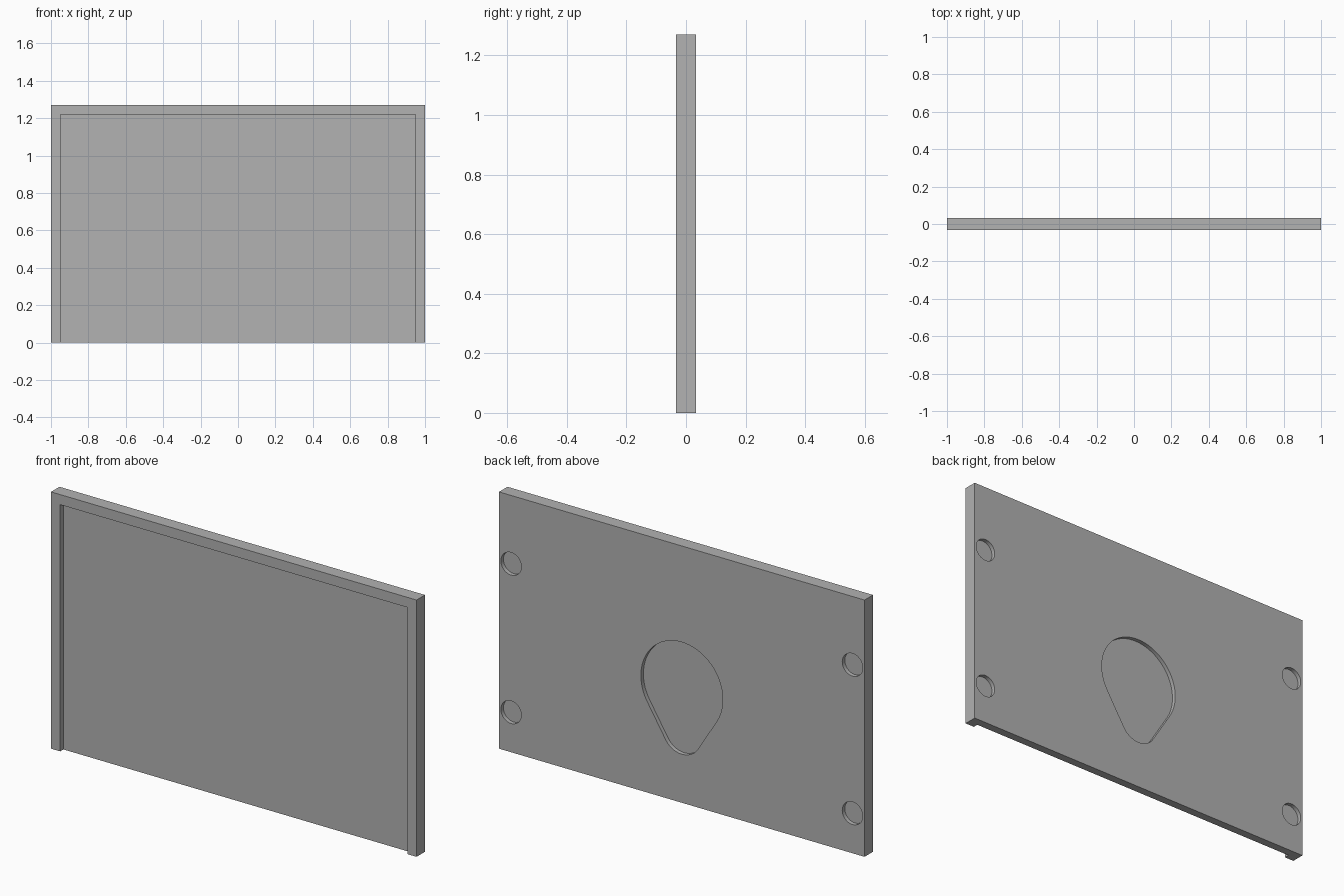
import bpy, bmesh
from math import pi, sin, cos, asin

if "Cube" in bpy.data.objects:
    bpy.data.objects.remove(bpy.data.objects["Cube"])

HEIGHT, HALF_T = 1.27, 0.033      # panel height and half thickness
RIM, RECESS = 0.05, 0.025         # front rim width and recess depth
POCKET = 0.02                     # depth of the pockets in the back

grey = bpy.data.materials.new("plain_grey")
grey.use_nodes = True
grey.diffuse_color = (0.445, 0.445, 0.445, 1)
grey.node_tree.nodes["Principled BSDF"].inputs["Base Color"].default_value = grey.diffuse_color


def prism(name, outline, y0, y1):
    """Extrude an x-z outline from y0 to y1."""
    bm = bmesh.new()
    face = bm.faces.new([bm.verts.new((x, y0, z)) for x, z in outline])
    grown = bmesh.ops.extrude_face_region(bm, geom=[face])["geom"]
    verts = [g for g in grown if isinstance(g, bmesh.types.BMVert)]
    bmesh.ops.translate(bm, verts=verts, vec=(0, y1 - y0, 0))
    bmesh.ops.recalc_face_normals(bm, faces=bm.faces)
    mesh = bpy.data.meshes.new(name)
    bm.to_mesh(mesh)
    bm.free()
    mesh.materials.append(grey)
    obj = bpy.data.objects.new(name, mesh)
    bpy.context.collection.objects.link(obj)
    return obj


def rectangle(half_w, z0, z1):
    return [(-half_w, z0), (half_w, z0), (half_w, z1), (-half_w, z1)]


def arc(cx, cz, r, a0, a1, steps):
    return [(cx + r * cos(a0 + (a1 - a0) * i / steps),
             cz + r * sin(a0 + (a1 - a0) * i / steps)) for i in range(steps + 1)]


def teardrop(z_big, r_big, z_small, r_small):
    """Two arcs joined by their common tangents."""
    t = asin((r_big - r_small) / (z_big - z_small))
    return (arc(0, z_big, r_big, -t, pi + t, 48)
            + arc(0, z_small, r_small, pi + t, 2 * pi - t, 20))


# Panel slab
panel = prism("panel", rectangle(1, 0, HEIGHT), -HALF_T, HALF_T)

# Front recess, open at the bottom
cutters = [prism("recess_cutter", rectangle(1 - RIM, -0.1, HEIGHT - RIM),
                 -HALF_T - 0.1, -HALF_T + RECESS)]

# Back pockets: central teardrop and four round holes
outlines = [teardrop(0.57, 0.224, 0.345, 0.105)]
for x in (-0.934, 0.934):
    for z in (0.198, 0.932):
        outlines.append(arc(x, z, 0.056, 0, 2 * pi, 40)[:-1])
for outline in outlines:
    cutters.append(prism("pocket_cutter", outline, HALF_T - POCKET, HALF_T + 0.1))

# Cut, then drop the cutters
bpy.context.view_layer.objects.active = panel
panel.select_set(True)
for cutter in cutters:
    cutter.hide_render = True
    cut = panel.modifiers.new("cut", "BOOLEAN")
    cut.operation, cut.solver, cut.object = "DIFFERENCE", "EXACT", cutter
    bpy.ops.object.modifier_apply(modifier=cut.name)
    bpy.data.objects.remove(cutter)

bpy.ops.object.shade_smooth_by_angle()
